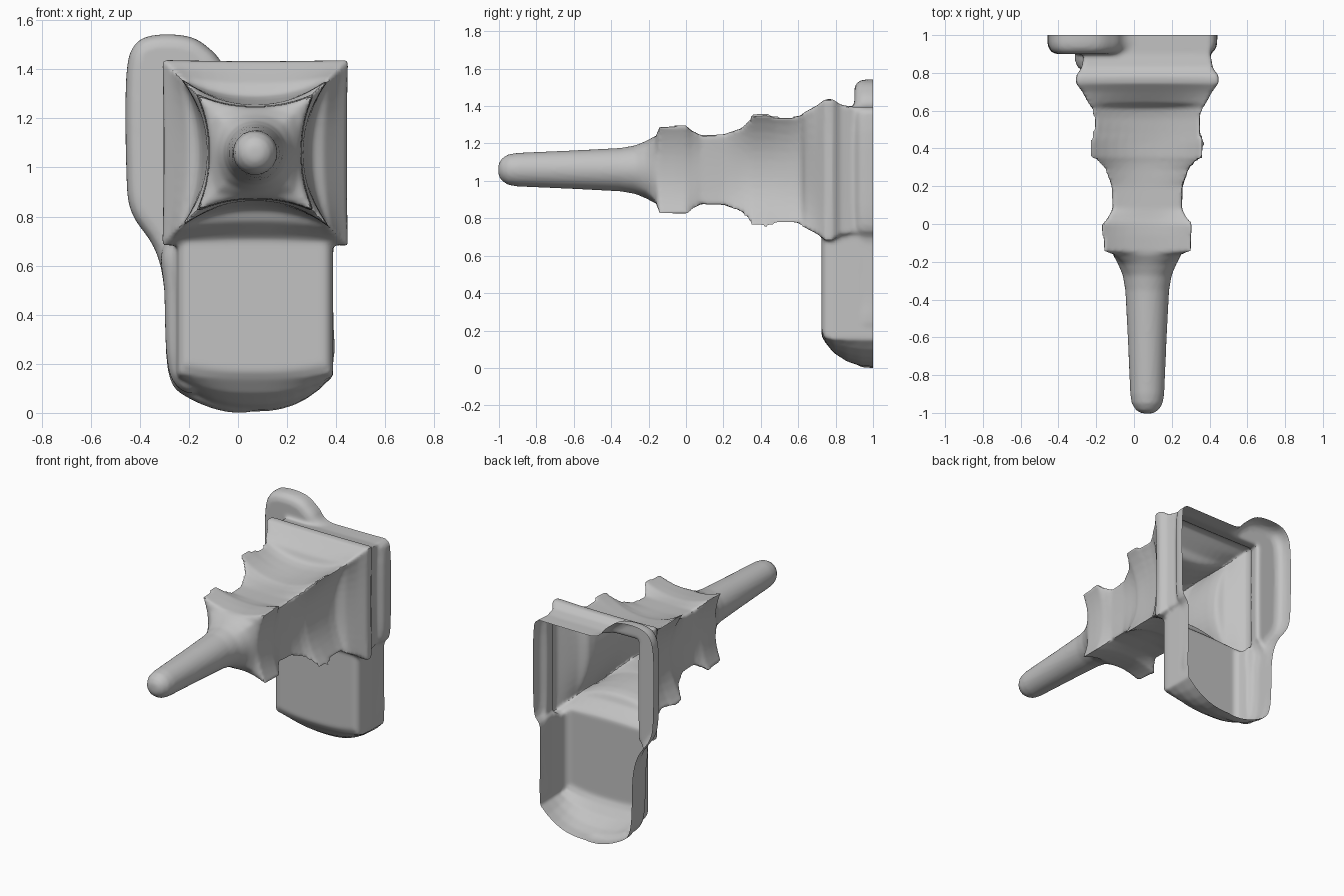
import bpy, bmesh, math
from mathutils import Vector

cube = bpy.data.objects.get("Cube")
if cube:
    bpy.data.objects.remove(cube)

AXIS_X, AXIS_Z = 0.07, 1.06
BACK = 1.06          # solids run past the back plane, then get trimmed open
solids = bmesh.new()


def loft(sections):
    """Add a closed solid through rings of equal point count."""
    rings = [[solids.verts.new(p) for p in ring] for ring in sections]
    n = len(rings[0])
    faces = [solids.faces.new(rings[0]), solids.faces.new(rings[-1])]
    for a, b in zip(rings, rings[1:]):
        for i in range(n):
            j = (i + 1) % n
            faces.append(solids.faces.new((a[i], a[j], b[j], b[i])))
    bmesh.ops.recalc_face_normals(solids, faces=faces)


def star_ring(y, corner, mid, square):
    """Square with hollow sides; square=0 gives a circle."""
    steps, pts = 12, []
    for side in range(4):
        a = side * math.pi / 2
        for k in range(steps):
            t = 2 * k / steps - 1
            p = Vector((corner * t, mid + (corner - mid) * abs(t) ** 2.2))
            ang = t * math.pi / 4
            c = Vector((math.sin(ang), math.cos(ang))) * mid
            p = c.lerp(p, square)
            pts.append((AXIS_X + p.x * math.cos(a) + p.y * math.sin(a), y,
                        AXIS_Z - p.x * math.sin(a) + p.y * math.cos(a)))
    return pts


def smooth_outline(points, steps=4):
    """Closed Catmull-Rom curve through a few points."""
    out, n = [], len(points)
    for i in range(n):
        p0, p1, p2, p3 = (Vector(points[(i + d) % n]) for d in (-1, 0, 1, 2))
        for k in range(steps):
            t = k / steps
            out.append(0.5 * (2 * p1 + (p2 - p0) * t
                              + (2 * p0 - 5 * p1 + 4 * p2 - p3) * t * t
                              + (3 * p1 - p0 - 3 * p2 + p3) * t ** 3))
    return out


def inset_ring(outline, y, inset):
    """Outline moved inward along its normals."""
    n, pts = len(outline), []
    for i, p in enumerate(outline):
        d = (outline[(i + 1) % n] - outline[i - 1]).normalized()
        pts.append((p.x + d.y * inset, y, p.y - d.x * inset))
    return pts


# Tower: rounded spire, two finned tiers, square collar
profile = [  # y, corner, side middle, squareness
    (-1.003, .03, .03, 0), (-.985, .06, .06, 0), (-.95, .082, .082, 0),
    (-.9, .09, .09, 0), (-.6, .103, .103, 0), (-.35, .116, .116, 0),
    (-.27, .13, .13, 0), (-.21, .15, .155, .2), (-.165, .185, .18, .6),
    (-.145, .235, .185, 1), (-.06, .24, .19, 1), (0, .245, .19, 1),
    (.03, .215, .185, 1), (.08, .185, .18, 1), (.2, .19, .18, 1),
    (.29, .225, .185, 1), (.335, .27, .19, 1), (.35, .305, .195, 1),
    (.43, .31, .2, 1), (.48, .29, .205, 1), (.56, .285, .215, 1),
    (.615, .3, .23, 1), (.64, .315, .28, 1), (.7, .345, .33, 1),
    (.745, .378, .37, 1), (.785, .378, .375, 1), (.825, .348, .346, 1),
    (.9, .335, .332, 1), (BACK, .335, .332, 1)]
loft([star_ring(*p) for p in profile])


# Lower block with a rounded belly that deepens toward the back
def block_ring(y, left, right, low, corner):
    pts = [(right, y, .9), (left, y, .9)]
    for k in range(13):
        t = k / 6 - 1
        z = low + (corner - low) * abs(t) ** 2.5
        pts.append(((left + right) / 2 + t * (right - left) / 2, y, z))
    return pts


loft([block_ring(.725, -.215, .355, .17, .2), block_ring(.745, -.24, .38, .135, .16),
      block_ring(.79, -.25, .387, .08, .15), block_ring(.86, -.255, .388, .035, .15),
      block_ring(.93, -.26, .388, .012, .15), block_ring(BACK, -.26, .388, 0, .15)])

# Low ledge along the right side of the block
ledge_line = smooth_outline([(-.1, .7), (-.08, .4), (-.1, .15), (-.19, .08), (-.265, .13),
                             (-.292, .25), (-.3, .5), (-.31, .66), (-.22, .76)])
loft([inset_ring(ledge_line, y, d) for y, d in
      ((.81, .045), (.83, .015), (.87, 0), (BACK, 0))])

# Rear plate with the raised shoulder
plate_line = smooth_outline([
    (.39, 1.385), (.435, 1.33), (.44, 1.0), (.432, .76), (.388, .67), (.388, .4),
    (.385, .2), (.28, .09), (.02, 0), (-.2, .06), (-.285, .17), (-.3, .5),
    (-.34, .67), (-.435, .82), (-.455, 1.0), (-.455, 1.37), (-.42, 1.5),
    (-.33, 1.54), (-.19, 1.53), (-.1, 1.47), (-.03, 1.4), (.15, 1.385)])
loft([inset_ring(plate_line, y, d) for y, d in
      ((.9, .05), (.908, .025), (.93, .006), (.96, 0), (BACK, 0))])

# Fuse the parts into one softly blended body
mesh = bpy.data.meshes.new("tower_and_base")
solids.to_mesh(mesh)
solids.free()
shell = bpy.data.objects.new("tower_and_base", mesh)
bpy.context.collection.objects.link(shell)
remesh = shell.modifiers.new("blend", 'REMESH')
remesh.mode, remesh.voxel_size = 'VOXEL', 0.012
soften = shell.modifiers.new("soften", 'SMOOTH')
soften.factor, soften.iterations = 0.5, 4
bpy.context.view_layer.update()
graph = bpy.context.evaluated_depsgraph_get()
body = bpy.data.meshes.new_from_object(shell.evaluated_get(graph))
shell.modifiers.clear()
shell.data = body

# Trim the back open
bm = bmesh.new()
bm.from_mesh(body)
bmesh.ops.bisect_plane(bm, geom=bm.verts[:] + bm.edges[:] + bm.faces[:],
                       plane_co=(0, 1, 0), plane_no=(0, 1, 0), clear_outer=True)
bm.to_mesh(body)
bm.free()

# Plain grey
grey = bpy.data.materials.new("plain_grey")
grey.use_nodes = True
colour = (0.54, 0.54, 0.54, 1)
grey.diffuse_color = colour
grey.node_tree.nodes["Principled BSDF"].inputs["Base Color"].default_value = colour
body.materials.clear()
body.materials.append(grey)

bpy.ops.object.select_all(action='DESELECT')
shell.select_set(True)
bpy.context.view_layer.objects.active = shell
bpy.ops.object.shade_smooth_by_angle(angle=math.radians(40))
